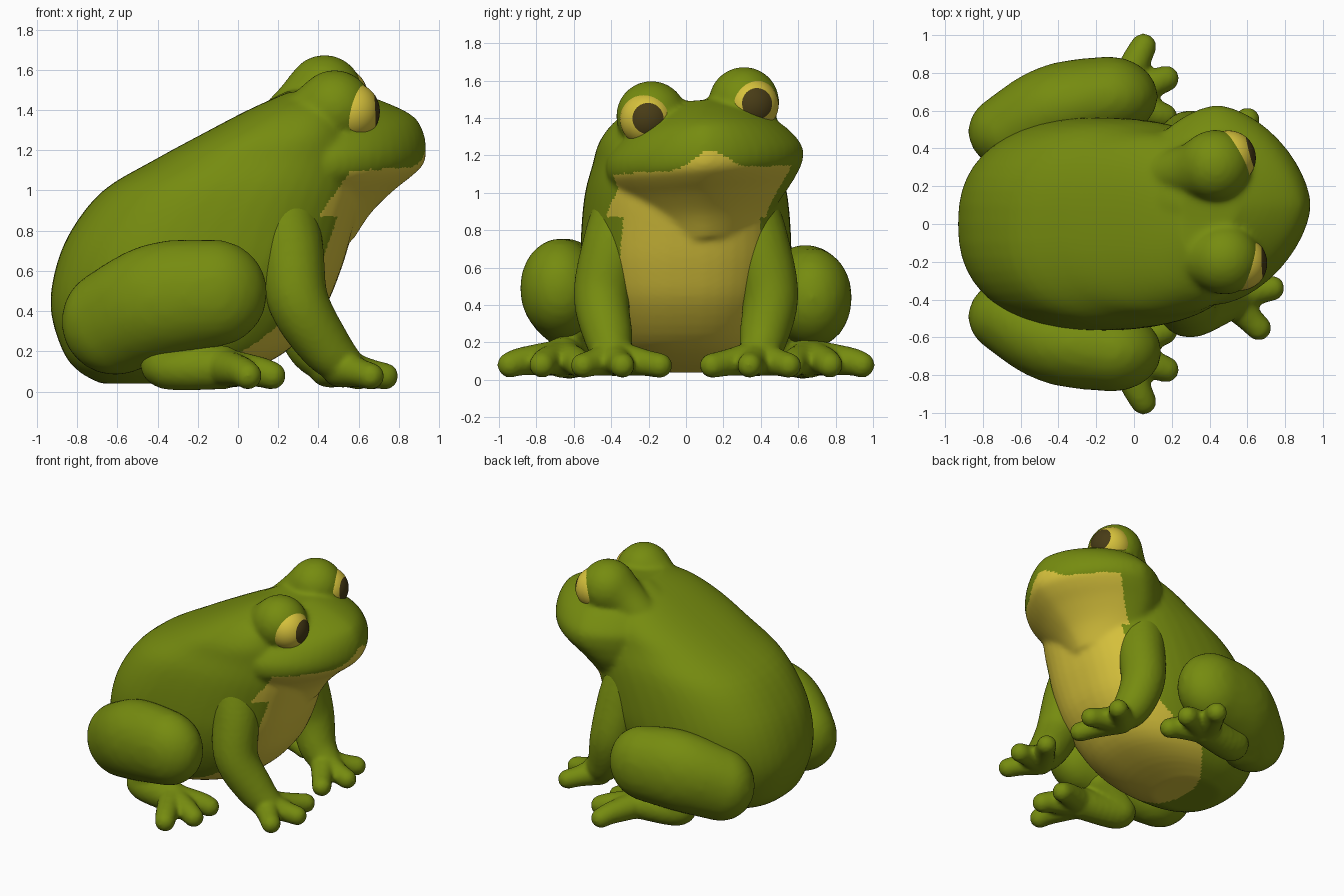
import bpy, bmesh, math
from mathutils import Vector, Matrix

cube = bpy.data.objects.get("Cube")
if cube:
    bpy.data.objects.remove(cube, do_unlink=True)


def material(name, rgb):
    m = bpy.data.materials.new(name)
    m.use_nodes = True
    m.diffuse_color = (*rgb, 1)
    m.node_tree.nodes["Principled BSDF"].inputs["Base Color"].default_value = (*rgb, 1)
    return m


green = material("skin green", (0.18, 0.26, 0.005))
yellow = material("belly yellow", (0.68, 0.54, 0.045))
dark = material("pupil brown", (0.065, 0.045, 0.008))


def spline(points, steps):
    """Smooth curve through points of any dimension."""
    pts = [Vector(p) for p in points]
    pts = [pts[0]] + pts + [pts[-1]]
    out = []
    for a, b, c, d in zip(pts, pts[1:], pts[2:], pts[3:]):
        for i in range(steps):
            t = i / steps
            out.append(b + (c - a) * (t / 2) + (a - b * 2.5 + c * 2 - d / 2) * t ** 2
                       + (b * 1.5 - c * 1.5 + d / 2 - a / 2) * t ** 3)
    return out + [pts[-1]]


def chain(bm, points, squash=1.0):
    """Tapered limb through (x, y, z, radius) points."""
    for p in spline(points, 8):
        mat = Matrix.Translation(p[:3]) @ Matrix.Diagonal((p[3], p[3] * squash, p[3], 1))
        bmesh.ops.create_icosphere(bm, subdivisions=3, radius=1, matrix=mat)


def loft(bm, slices, yc=0.0, power=2.0, roll=0.0, sides=48):
    """Stack of rounded horizontal slices (z, back x, front x, half width)."""
    rings = []
    for z, x0, x1, hw in spline(slices, 4):
        ring = []
        for i in range(sides):
            t = 2 * math.pi * i / sides
            c, s = math.cos(t), math.sin(t)
            x = (x0 + x1) / 2 + (x1 - x0) / 2 * math.copysign(abs(c) ** (2 / power), c)
            y = yc + hw * math.copysign(abs(s) ** (2 / power), s)
            ring.append(bm.verts.new((x, y, z + roll * y)))
        rings.append(ring)
    for a, b in zip(rings, rings[1:]):
        for i in range(sides):
            j = (i + 1) % sides
            bm.faces.new((a[i], a[j], b[j], b[i]))
    bm.faces.new(rings[0][::-1])
    bm.faces.new(rings[-1])


def finish(name, bm, mats, voxel=0, smooth=0, rule=None):
    """Fuse the parts, smooth them and colour the faces by rule."""
    mesh = bpy.data.meshes.new(name)
    bm.to_mesh(mesh)
    bm.free()
    ob = bpy.data.objects.new(name, mesh)
    bpy.context.collection.objects.link(ob)
    if voxel:
        r = ob.modifiers.new("fuse", "REMESH")
        r.mode = "VOXEL"
        r.voxel_size = voxel
        s = ob.modifiers.new("soften", "SMOOTH")
        s.factor = 0.5
        s.iterations = smooth
        bpy.context.view_layer.update()
        dg = bpy.context.evaluated_depsgraph_get()
        fused = bpy.data.meshes.new_from_object(ob.evaluated_get(dg))
        ob.modifiers.clear()
        ob.data = fused
    ob.data.materials.clear()
    for m in mats:
        ob.data.materials.append(m)
    for f in ob.data.polygons:
        f.use_smooth = True
        f.material_index = rule(f.center) if rule else 0


# Body, head and eye bulges
bm = bmesh.new()
loft(bm, [(0.04, -0.68, -0.25, 0.22), (0.1, -0.79, 0.02, 0.35), (0.2, -0.87, 0.24, 0.44),
          (0.4, -0.93, 0.42, 0.52), (0.6, -0.91, 0.51, 0.56), (0.8, -0.83, 0.57, 0.56),
          (1.0, -0.67, 0.62, 0.54), (1.15, -0.42, 0.62, 0.5), (1.28, -0.18, 0.6, 0.46),
          (1.4, 0.05, 0.56, 0.36), (1.49, 0.25, 0.5, 0.2)], power=2.4)
loft(bm, [(0.75, 0.05, 0.575, 0.28), (0.88, 0, 0.66, 0.37), (0.99, -0.05, 0.77, 0.45),
          (1.07, -0.05, 0.87, 0.5), (1.13, -0.05, 0.925, 0.525), (1.21, -0.05, 0.935, 0.52),
          (1.3, 0, 0.915, 0.45), (1.37, 0.05, 0.86, 0.36), (1.44, 0.15, 0.71, 0.26),
          (1.49, 0.25, 0.55, 0.17)], yc=0.1, power=1.65, roll=0.07)
chain(bm, [(0.43, 0.31, 1.485, 0.19), (0.31, 0.28, 1.4, 0.15), (0.15, 0.25, 1.25, 0.14)])
chain(bm, [(0.48, -0.185, 1.41, 0.19), (0.35, -0.17, 1.34, 0.16), (0.15, -0.15, 1.22, 0.14)])


def belly(p):
    mouth = 1.12 + 0.05 * p.y + 0.1 * math.exp(-((p.y - 0.13) / 0.12) ** 2)
    if p.z > mouth:
        return 0
    if p.z > 0.87:
        return int(p.x > 0.4 + 0.7 * (p.z - 0.87))
    width = 0.41 - 0.1 * max(0, p.z - 0.4)
    return int(abs(p.y - 0.03) < width and p.x > -0.46 + 1.2 * p.y ** 2)


finish("body", bm, [green, yellow], 0.016, 9, belly)

# Eyes: centre, gaze direction
for side, centre, gaze in (("left", (0.5, 0.35, 1.47), (0.95, 0.25, 0.06)),
                           ("right", (0.56, -0.208, 1.393), (0.99, 0.04, 0.04))):
    bm = bmesh.new()
    bmesh.ops.create_uvsphere(bm, u_segments=40, v_segments=36, radius=0.145)
    g = Vector(gaze).normalized()
    turn = g.to_track_quat("Z", "Y").to_matrix().to_4x4()
    bmesh.ops.transform(bm, matrix=Matrix.Translation(centre) @ turn, verts=bm.verts)
    c = Vector(centre)
    finish(side + "_eye", bm, [yellow, dark], rule=lambda p: int((p - c).normalized().dot(g) > 0.83))

# Legs, mirrored with small differences in pose
for side, s, dx, dz in (("left", 1, -0.06, -0.05), ("right", -1, 0, 0)):
    # Thigh
    bm = bmesh.new()
    chain(bm, [(-0.61, s * 0.49, 0.35, 0.27), (-0.38, s * 0.62, 0.455 + dz / 2, 0.29),
               (-0.12 + dx / 3, s * 0.675, 0.49 + dz, 0.268)], 0.8)
    finish(side + "_thigh", bm, [green], 0.025, 6)

    # Hind foot with spread toes
    bm = bmesh.new()
    chain(bm, [(-0.2, s * 0.6, 0.3, 0.12), (-0.37, s * 0.6, 0.135, 0.115),
               (-0.08, s * 0.66, 0.12, 0.11)])
    for tx, ty in ((0.05, 0.94), (0.17, 0.77), (0.16, 0.57)):
        chain(bm, [(-0.08, s * 0.66, 0.12, 0.1), (tx * 0.7 - 0.02, s * (ty * 0.75 + 0.165), 0.1, 0.077),
                   (tx, s * ty, 0.08, 0.069)])
    finish(side + "_hind_foot", bm, [green], 0.016, 4)

    # Arm and hand
    bm = bmesh.new()
    chain(bm, [(0.2, s * 0.29, 1.0, 0.18), (0.26, s * 0.39, 0.72, 0.165),
               (0.3, s * 0.45, 0.45, 0.152), (0.43 + dx, s * 0.415, 0.23, 0.13),
               (0.54 + dx, s * 0.39, 0.12, 0.095)])
    for tx, ty in ((0.66, 0.55), (0.73, 0.34), (0.66, 0.14)):
        chain(bm, [(0.51 + dx, s * 0.39, 0.12, 0.1),
                   (tx * 0.6 + 0.2 + dx, s * (ty * 0.6 + 0.155), 0.095, 0.074),
                   (tx + dx, s * ty, 0.077, 0.067)])
    finish(side + "_arm", bm, [green], 0.016, 4)
